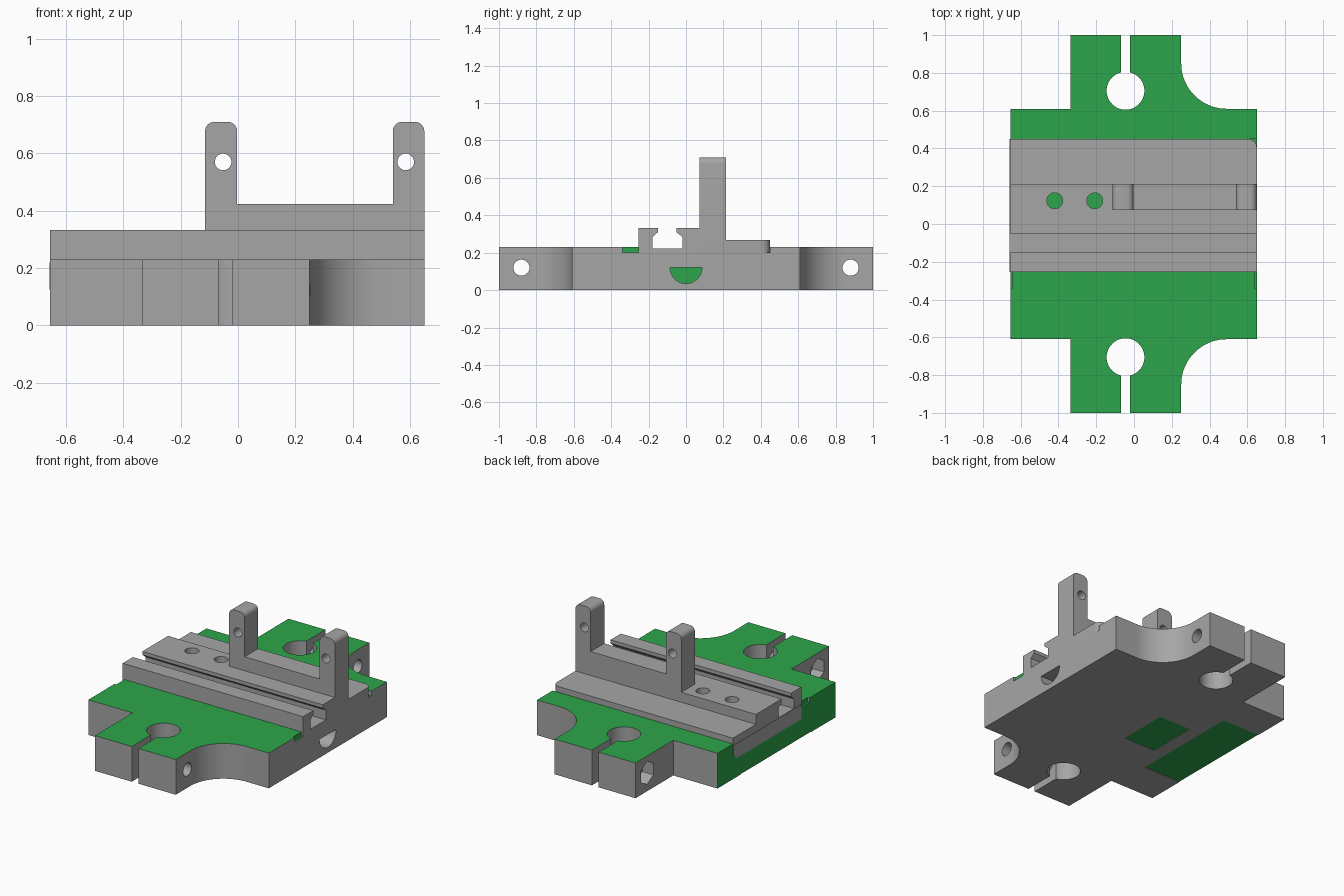
import bpy, bmesh, math
from mathutils import Vector

if "Cube" in bpy.data.objects:
    bpy.data.objects.remove(bpy.data.objects["Cube"])


def material(name, rgb):
    m = bpy.data.materials.new(name)
    m.diffuse_color = (*rgb, 1)
    m.use_nodes = True
    m.node_tree.nodes["Principled BSDF"].inputs["Base Color"].default_value = m.diffuse_color
    return m


GREY = material("machined grey", (0.38, 0.38, 0.38))
GREEN = material("signal green", (0.026, 0.38, 0.07))


def prism(name, pts, vec, bevel=None):
    """Extrude a closed 3D outline along vec; bevel = (edge test, radius)."""
    bm = bmesh.new()
    face = bm.faces.new([bm.verts.new(p) for p in pts])
    ext = bmesh.ops.extrude_face_region(bm, geom=[face])
    new = [v for v in ext["geom"] if isinstance(v, bmesh.types.BMVert)]
    bmesh.ops.translate(bm, vec=vec, verts=new)
    bmesh.ops.recalc_face_normals(bm, faces=bm.faces)
    if bevel:
        edges = [e for e in bm.edges if bevel[0](e)]
        bmesh.ops.bevel(bm, geom=edges, offset=bevel[1], segments=8,
                        profile=0.5, affect='EDGES')
    me = bpy.data.meshes.new(name)
    bm.to_mesh(me)
    bm.free()
    me.materials.append(GREY)
    me.materials.append(GREEN)
    ob = bpy.data.objects.new(name, me)
    bpy.context.collection.objects.link(ob)
    return ob


def box(name, lo, hi):
    pts = [(x, y, lo[2]) for x, y in ((lo[0], lo[1]), (hi[0], lo[1]),
                                      (hi[0], hi[1]), (lo[0], hi[1]))]
    return prism(name, pts, (0, 0, hi[2] - lo[2]))


def rod(name, start, vec, r, n=40, a0=0.0, sweep=math.tau):
    """Round, polygonal or part-round bar from start along vec."""
    d = Vector(vec).normalized()
    u = Vector((0, 1, 0)) if abs(d.y) < 0.5 else Vector((1, 0, 0))
    w = Vector((0, 0, 1)) if abs(d.z) < 0.5 else Vector((1, 0, 0))
    count = n if sweep == math.tau else n + 1
    pts = [Vector(start) + r * (math.cos(a0 + sweep * i / n) * u
                                + math.sin(a0 + sweep * i / n) * w)
           for i in range(count)]
    return prism(name, pts, vec)


def cut(ob, cutters):
    for c in cutters:
        c.hide_render = True
        mod = ob.modifiers.new("cut", 'BOOLEAN')
        mod.operation, mod.solver, mod.object = 'DIFFERENCE', 'EXACT', c
        bpy.context.view_layer.objects.active = ob
        bpy.ops.object.modifier_apply(modifier=mod.name)
        bpy.data.objects.remove(c, do_unlink=True)


def smooth(ob):
    bpy.ops.object.select_all(action='DESELECT')
    ob.select_set(True)
    bpy.context.view_layer.objects.active = ob
    bpy.ops.object.shade_smooth_by_angle(angle=math.radians(25))


XL, XR, TOP, SEAT = -0.655, 0.65, 0.23, 0.2

# Base plate outline: body, two clamp arms and the concave corners
arc = [(0.49 - 0.24 * math.cos(a), 0.85 - 0.24 * math.sin(a))
       for a in (math.pi / 2 * i / 20 for i in range(21))]
half = [(-0.335, 1), (0.25, 1)] + arc + [(XR, 0.61)]
back = [(XL, 0.61), (-0.335, 0.61)] + half
outline = back + [(x, -y) for x, y in reversed(back)]
plate = prism("base_plate", [(x, y, 0) for x, y in outline], (0, 0, TOP))

# Clamp holes, slits, cross bolts and hexagonal nut pockets on both arms
cutters = []
for s in (-1, 1):
    y0, y1 = sorted((s * 0.75, s * 1.1))
    cutters += [
        rod("clamp_hole", (-0.045, s * 0.705, -0.1), (0, 0, 0.5), 0.1, 48),
        box("clamp_slit", (-0.068, y0, -0.1), (-0.02, y1, 0.4)),
        rod("bolt_hole", (-0.5, s * 0.88, 0.12), (1, 0, 0), 0.043, 32),
        rod("nut_pocket", (-0.4, s * 0.88, 0.12), (0.145, 0, 0), 0.075, 6,
            math.pi / 6),
    ]
# Rail seat, side notches, half-round pocket and underside recesses
cutters += [
    box("rail_seat", (-1, -0.255, SEAT), (1, 0.45, 0.5)),
    box("notch_right", (XR - 0.013, -0.34, SEAT), (1, -0.25, 0.5)),
    box("notch_left", (-1, -0.34, SEAT), (XL + 0.013, -0.25, 0.5)),
    rod("half_round_pocket", (0.0, 0, 0.12), (1, 0, 0), 0.085, 24,
        math.pi, math.pi),
    box("side_recess", (-1, -0.36, -0.1), (-0.385, 0.37, 0.003)),
    box("small_recess", (-0.3, -0.17, -0.1), (-0.07, 0.16, 0.003)),
]
cut(plate, cutters)

# Green faces: top, seat, left side, recess floors, notch walls, pocket end
for p in plate.data.polygons:
    n, c = p.normal, p.center
    top = n.z > 0.9 and c.z > 0.19
    left = n.x < -0.9 and c.x < XL + 0.001
    under = n.z < -0.9 and 0.001 < c.z < 0.01
    notch = abs(n.x) > 0.9 and c.z > SEAT + 0.001 and -0.34 < c.y < -0.25
    end = n.x > 0.9 and abs(c.x) < 0.01 and abs(c.y) < 0.09
    p.material_index = int(top or left or under or notch or end)
smooth(plate)

# Slide rail with undercut groove; one back corner is rounded
rail_profile = [(-0.255, SEAT), (-0.255, 0.333), (-0.15, 0.333),
                (-0.15, 0.31), (-0.178, 0.285), (-0.178, 0.222),
                (-0.02, 0.222), (-0.02, 0.285), (-0.052, 0.31),
                (-0.052, 0.333), (0.213, 0.333), (0.213, 0.268),
                (0.45, 0.268), (0.45, SEAT)]


def back_corner(e):
    return all(v.co.x > 0.6 and v.co.y > 0.44 for v in e.verts)


rail = prism("slide_rail", [(XL, y, z) for y, z in rail_profile],
             (XR - XL, 0, 0), (back_corner, 0.045))
cut(rail, [rod("screw_hole", (x, 0.123, 0.1), (0, 0, 0.5), 0.042, 32)
           for x in (-0.42, -0.208)])
smooth(rail)

# Thin end flange of the rail on the left side


def flange_corner(e):
    return all(v.co.y > 0.42 and v.co.z < 0.15 for v in e.verts)


flange = prism("rail_end_flange",
               [(XL - 0.003, y, z) for y, z in
                ((-0.255, 0.125), (-0.255, 0.22), (0.45, 0.22), (0.45, 0.125))],
               (0.004, 0, 0), (flange_corner, 0.05))
smooth(flange)

# Upright bracket: cross bar and two drilled posts with rounded tops
bracket_profile = [(-0.115, 0.325), (-0.115, 0.71), (-0.003, 0.71),
                   (-0.003, 0.424), (0.54, 0.424), (0.54, 0.71),
                   (XR, 0.71), (XR, 0.325)]


def post_top(e):
    a, b = e.verts
    return min(a.co.z, b.co.z) > 0.7 and abs(a.co.x - b.co.x) < 1e-4


bracket = prism("upright_bracket", [(x, 0.073, z) for x, z in bracket_profile],
                (0, 0.14, 0), (post_top, 0.033))
cut(bracket, [rod("post_hole", (x, -0.1, 0.57), (0, 0.5, 0), 0.029, 32)
              for x in (-0.052, 0.585)])
smooth(bracket)
